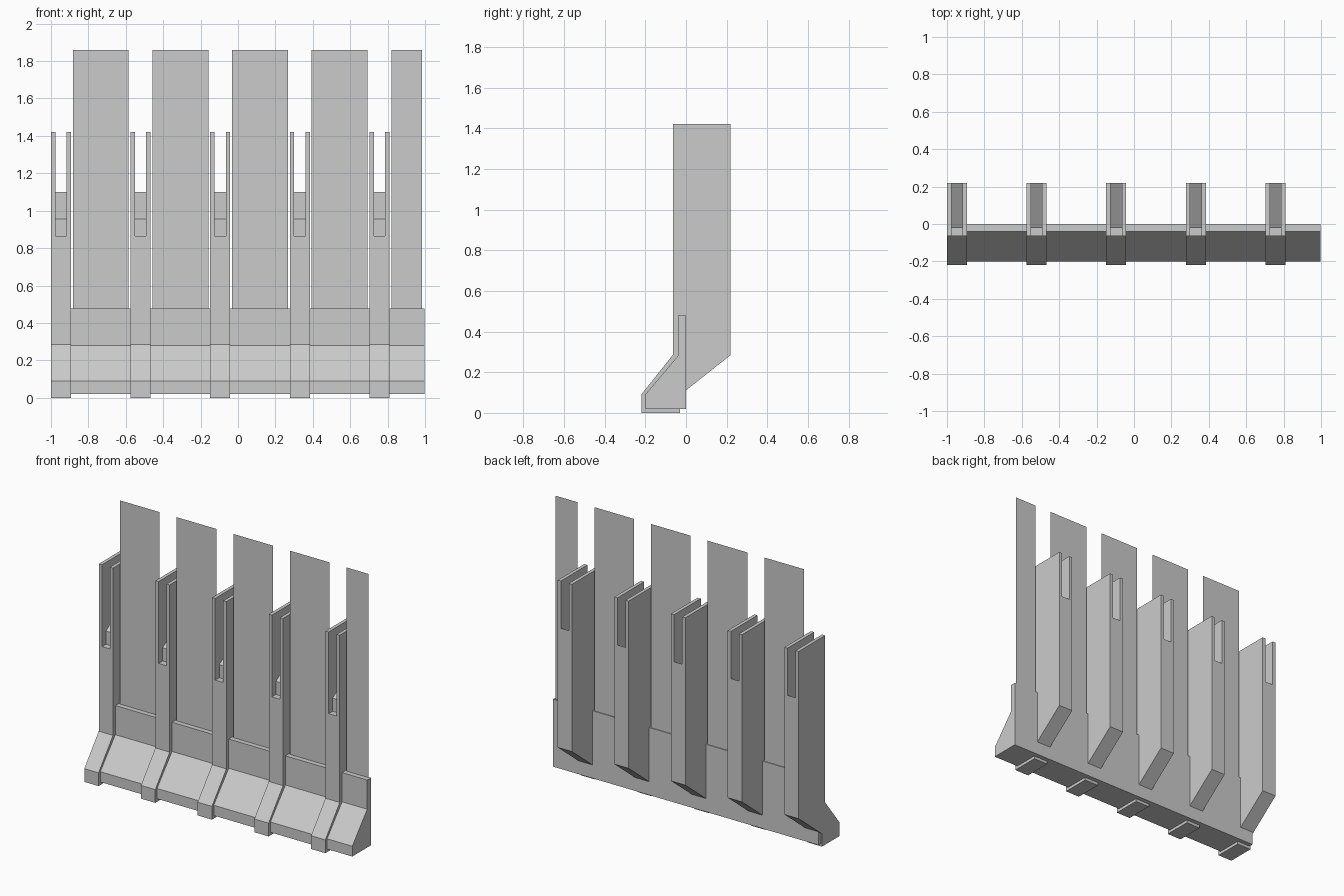
import bpy
import bmesh

if "Cube" in bpy.data.objects:
    bpy.data.objects.remove(bpy.data.objects["Cube"])

PITCH = 0.4256
POST_W = 0.107
X_FIRST = -1 + POST_W / 2
CENTRES = [X_FIRST + i * PITCH for i in range(5)]


def extrude_profile(name, profile, x0, x1):
    """Extrude a (y, z) outline along x into a closed solid."""
    bm = bmesh.new()
    face = bm.faces.new([bm.verts.new((x0, y, z)) for y, z in profile])
    ext = bmesh.ops.extrude_face_region(bm, geom=[face], use_keep_orig=True)
    moved = [g for g in ext["geom"] if isinstance(g, bmesh.types.BMVert)]
    bmesh.ops.translate(bm, vec=(x1 - x0, 0, 0), verts=moved)
    bmesh.ops.recalc_face_normals(bm, faces=bm.faces)
    mesh = bpy.data.meshes.new(name)
    bm.to_mesh(mesh)
    bm.free()
    obj = bpy.data.objects.new(name, mesh)
    bpy.context.collection.objects.link(obj)
    return obj


# Continuous barrier base with sloped front
extrude_profile("barrier_base", [
    (-0.2, 0.02), (-0.2, 0.09), (-0.04, 0.28), (-0.04, 0.478),
    (0, 0.478), (0, 0.02)], -0.993, 0.998)

# Post with a cranked foot
post = extrude_profile("post_1", [
    (-0.22, 0), (-0.22, 0.09), (-0.065, 0.285), (-0.065, 1.42),
    (0.22, 1.42), (0.22, 0.285), (-0.03, 0.087), (-0.03, 0)],
    -POST_W / 2, POST_W / 2)

# Open slot in the post top: flat sill, step, then a ramp rising to the back
slot = extrude_profile("slot_cutter", [
    (-0.1, 0.865), (-0.022, 0.865), (-0.022, 0.955), (0.22, 1.10),
    (0.26, 1.124), (0.26, 1.5), (-0.1, 1.5)], -0.03, 0.03)
slot.hide_render = True
mod = post.modifiers.new("slot", 'BOOLEAN')
mod.operation = 'DIFFERENCE'
mod.solver = 'EXACT'
mod.object = slot
bpy.context.view_layer.objects.active = post
bpy.ops.object.modifier_apply(modifier=mod.name)
bpy.data.objects.remove(slot)

# Repeat the post along the barrier
post.location.x = CENTRES[0]
for i, x in enumerate(CENTRES[1:], 2):
    copy = bpy.data.objects.new(f"post_{i}", post.data)
    copy.location.x = x
    bpy.context.collection.objects.link(copy)

# Thin flat screen panels between posts, with a short one at the end
for i, x in enumerate(CENTRES):
    x0 = x + 0.064
    x1 = x0 + 0.298 if i < 4 else 0.985
    mesh = bpy.data.meshes.new(f"screen_panel_{i + 1}")
    mesh.from_pydata([(x0, -0.006, 0.478), (x1, -0.006, 0.478),
                      (x1, -0.006, 1.86), (x0, -0.006, 1.86)],
                     [], [(0, 1, 2, 3)])
    bpy.context.collection.objects.link(
        bpy.data.objects.new(mesh.name, mesh))
